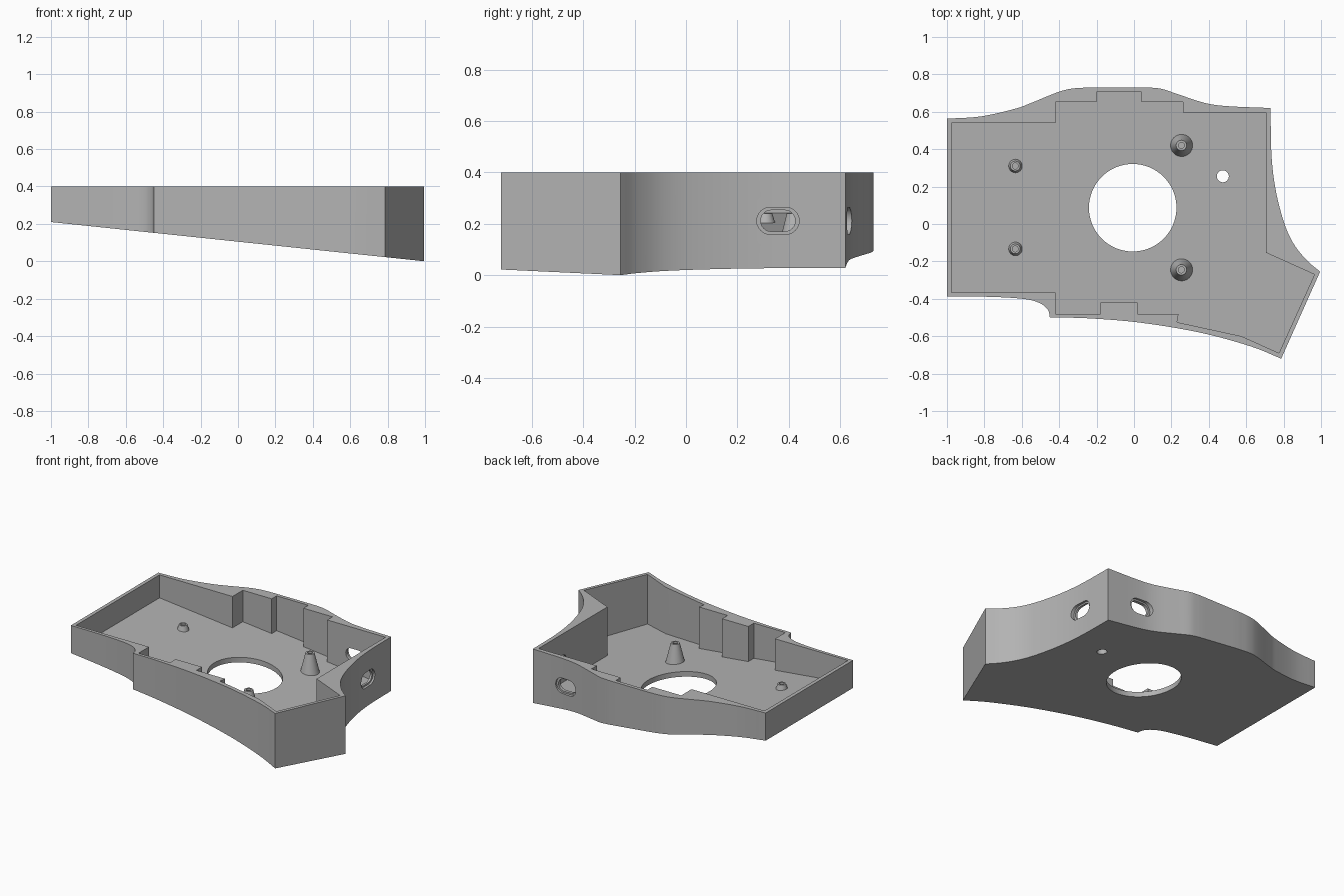
import bpy, bmesh, math
from mathutils import Vector

if "Cube" in bpy.data.objects:
    bpy.data.objects.remove(bpy.data.objects["Cube"])

TOP, FLOOR, POST_TOP = 0.4, 0.035, 0.24

grey = bpy.data.materials.new("plain grey")
grey.use_nodes = True
COLOUR = (0.45, 0.45, 0.45, 1)
grey.diffuse_color = COLOUR
grey.node_tree.nodes["Principled BSDF"].inputs["Base Color"].default_value = COLOUR


def underside(x):
    """Height of the sloping underside."""
    return 0.105 * (1 - x)


def make(name, bm):
    bmesh.ops.recalc_face_normals(bm, faces=bm.faces)
    mesh = bpy.data.meshes.new(name)
    bm.to_mesh(mesh)
    bm.free()
    mesh.materials.append(grey)
    obj = bpy.data.objects.new(name, mesh)
    bpy.context.collection.objects.link(obj)
    return obj


def loft(name, lower, upper):
    """Solid between two matching loops of points."""
    bm = bmesh.new()
    a = [bm.verts.new(p) for p in lower]
    b = [bm.verts.new(p) for p in upper]
    bm.faces.new(a)
    bm.faces.new(b)
    for i in range(len(a)):
        j = (i + 1) % len(a)
        bm.faces.new((a[i], a[j], b[j], b[i]))
    return make(name, bm)


def sloped_prism(name, outline, lift, top):
    return loft(name, [(x, y, underside(x) + lift) for x, y in outline],
                [(x, y, top) for x, y in outline])


def spline(points, steps=6):
    """Smooth curve through the points, leaving out the last one."""
    p = [Vector(q) for q in points]
    p = [2 * p[0] - p[1]] + p + [2 * p[-1] - p[-2]]
    out = []
    for a, b, c, d in zip(p, p[1:], p[2:], p[3:]):
        for k in range(steps):
            t = k / steps
            out.append(0.5 * (2 * b + (c - a) * t + (2 * a - 5 * b + 4 * c - d) * t**2
                              + (3 * b - a - 3 * c + d) * t**3))
    return out


def circle(x, y, r, n=64):
    return [(x + r * math.cos(math.tau * i / n), y + r * math.sin(math.tau * i / n))
            for i in range(n)]


def slot(width, height, n=12):
    """Outline of a slot with round ends."""
    r, half = height / 2, (width - height) / 2
    pts = []
    for side in (1, -1):
        for i in range(n + 1):
            a = math.pi * (i / n - 0.5)
            pts.append((side * (half + r * math.cos(a)), side * r * math.sin(a)))
    return pts


def cut(target, cutter):
    cutter.hide_render = True
    mod = target.modifiers.new("cut", 'BOOLEAN')
    mod.operation, mod.solver, mod.object = 'DIFFERENCE', 'EXACT', cutter
    bpy.context.view_layer.objects.active = target
    bpy.ops.object.modifier_apply(modifier=mod.name)
    bpy.data.objects.remove(cutter)


def smooth(obj):
    bpy.ops.object.select_all(action='DESELECT')
    obj.select_set(True)
    bpy.context.view_layer.objects.active = obj
    bpy.ops.object.shade_smooth_by_angle(angle=math.radians(30))


# Outer wall curves, one for each side
back = [(-1, .563), (-.82, .575), (-.64, .615), (-.56, .643), (-.41, .704), (-.33, .724), (-.24, .73)]
back_right = [(.08, .73), (.15, .722), (.24, .692), (.38, .647), (.5, .63), (.73, .62)]
right = [(.73, .62), (.735, .37), (.757, .185), (.8, .015), (.85, -.1), (.92, -.19), (.995, -.255)]
front = [(.787, -.72), (.62, -.653), (.35, -.58), (.03, -.527), (-.25, -.504), (-.45, -.5)]
notch = [(-.45, -.5), (-.46, -.46), (-.5, -.425), (-.58, -.402), (-.75, -.39), (-1, -.387)]
outline = [(-1, -.387)] + sum((spline(c) for c in (back, [back[-1], back_right[0]], back_right,
                               right, [right[-1], front[0]], front, notch)), [])

# Stepped cavity inside the wall
cavity = [(-.975, .54), (-.42, .54), (-.42, .652), (-.2, .652), (-.2, .705), (.04, .705),
          (.04, .652), (.262, .652), (.262, .595), (.705, .595), (.705, -.153), (.965, -.27),
          (.775, -.69), (.575, -.6), (.23, -.525), (.238, -.48), (.02, -.48), (.02, -.42),
          (-.18, -.42), (-.18, -.48), (-.42, -.48), (-.42, -.367), (-.975, -.367)]

tray = sloped_prism("tray", outline, 0, TOP)
cut(tray, sloped_prism("cavity", cavity, FLOOR, 1))

# Large opening and small hole in the floor
for x, y, r in ((-.007, .087, .234), (.475, .255, .032)):
    cut(tray, sloped_prism("floor_hole", circle(x, y, r), -.1, underside(x) + .1))

# Recessed slots through the right and back walls
for width, height, depth in ((.165, .105, .018), (.135, .083, .1)):
    s = slot(width, height)
    z = .212
    cut(tray, loft("side_slot", [(.738 - depth, .358 + u, z + v) for u, v in s],
                   [(.85, .358 + u, z + v) for u, v in s]))
    cut(tray, loft("back_slot", [(.47 + u, .634 - depth, z + v) for u, v in s],
                   [(.47 + u, .75, z + v) for u, v in s]))
smooth(tray)


def post(name, x, y, base, tip, bore, n=32):
    """Tapered post with a blind bore, turned from a profile."""
    bottom = underside(x) + FLOOR - .012
    profile = [(base, bottom), (tip, POST_TOP), (bore, POST_TOP), (bore, POST_TOP - .045)]
    bm = bmesh.new()
    rings = [[bm.verts.new((px, py, z)) for px, py in circle(x, y, r, n)] for r, z in profile]
    for a, b in zip(rings, rings[1:]):
        for i in range(n):
            j = (i + 1) % n
            bm.faces.new((a[i], a[j], b[j], b[i]))
    bm.faces.new(rings[0])
    bm.faces.new(rings[-1])
    smooth(make(name, bm))


# Mounting posts, all level at the top
post("short_post_back", -.635, .31, .04, .026, .016)
post("short_post_front", -.635, -.133, .04, .026, .016)
post("tall_post_back", .253, .42, .062, .028, .016)
post("tall_post_front", .253, -.245, .062, .028, .016)
